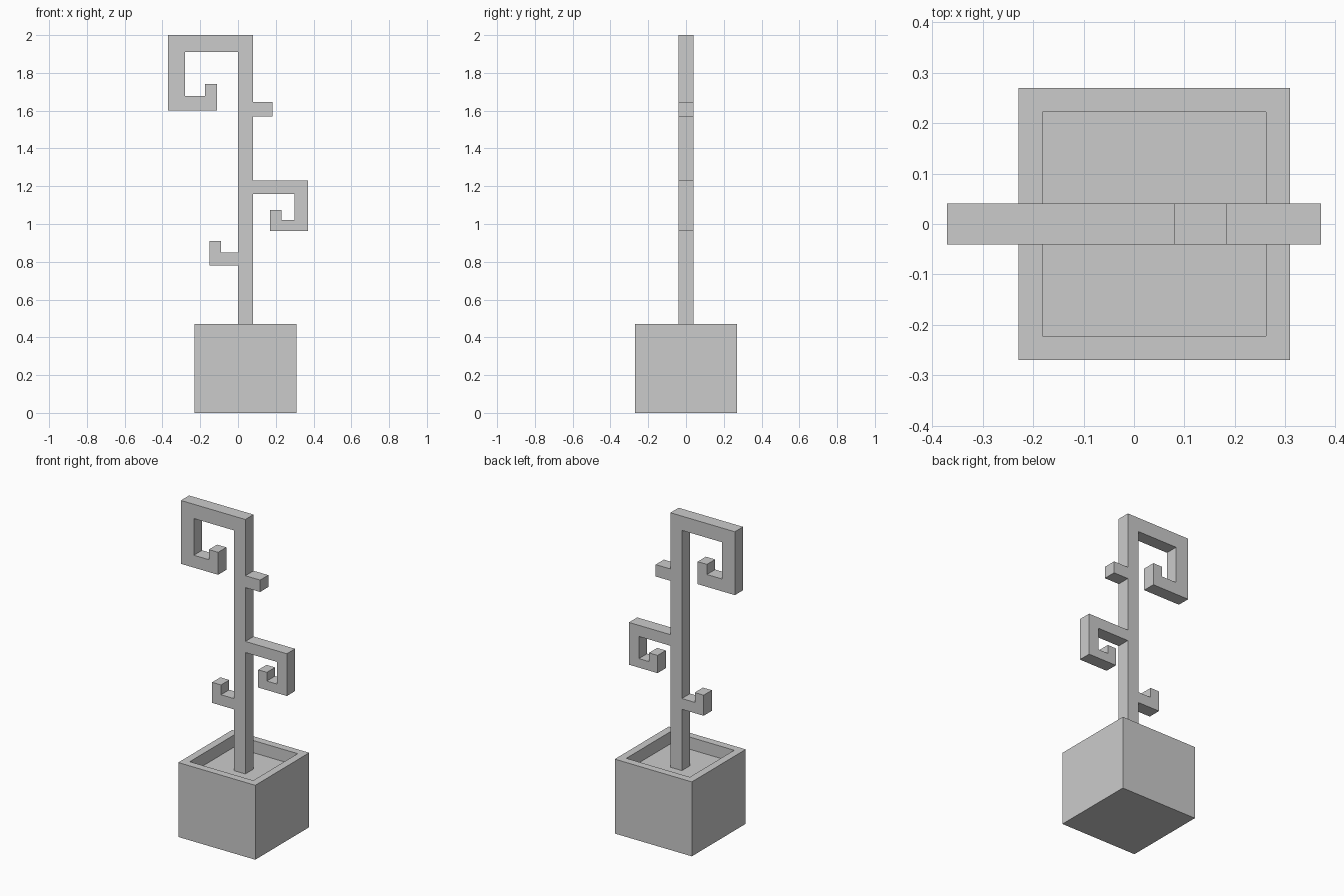
import bpy, bmesh
from mathutils import Matrix

if "Cube" in bpy.data.objects:
    bpy.data.objects.remove(bpy.data.objects["Cube"])


def finish(bm, name):
    bmesh.ops.recalc_face_normals(bm, faces=bm.faces)
    mesh = bpy.data.meshes.new(name)
    bm.to_mesh(mesh)
    bm.free()
    obj = bpy.data.objects.new(name, mesh)
    bpy.context.collection.objects.link(obj)
    return obj


POT_X, POT_SIZE, POT_H = 0.04, 0.538, 0.47
RIM, SOIL_DEPTH = 0.067, 0.077
HALF_DEPTH = 0.041

# Planter: box with a thick rim and a shallow recess for the soil
bm = bmesh.new()
bmesh.ops.create_cube(bm, size=1, matrix=Matrix.Translation((POT_X, 0, POT_H / 2))
                      @ Matrix.Diagonal((POT_SIZE, POT_SIZE, POT_H, 1)))
top = max(bm.faces, key=lambda f: f.calc_center_median().z)
bmesh.ops.inset_region(bm, faces=[top], thickness=RIM)
soil = bmesh.ops.extrude_face_region(bm, geom=[top])
bmesh.ops.translate(bm, vec=(0, 0, -SOIL_DEPTH),
                    verts=[v for v in soil["geom"] if isinstance(v, bmesh.types.BMVert)])
if top.is_valid:
    bmesh.ops.delete(bm, geom=[top], context="FACES_ONLY")
finish(bm, "planter")

# Plant outline (x, z), each branch traced from its joint on the stem
base = POT_H - SOIL_DEPTH
right_scroll = [(.08, 1.16), (.30, 1.16), (.30, 1.02), (.23, 1.02), (.23, 1.075),
                (.17, 1.075), (.17, .963), (.37, .963), (.37, 1.23), (.08, 1.23)]
right_bud = [(.08, 1.57), (.183, 1.57), (.183, 1.645), (.08, 1.645)]
top_scroll = [(.08, 2), (-.37, 2), (-.37, 1.6), (-.11, 1.6), (-.11, 1.742),
              (-.175, 1.742), (-.175, 1.678), (-.28, 1.678), (-.28, 1.91), (0, 1.91)]
left_hook = [(0, .848), (-.09, .848), (-.09, .91), (-.152, .91), (-.152, .78), (0, .78)]
outline = ([(0, base), (.08, base)] + right_scroll + right_bud + top_scroll + left_hook)

# Plant: outline extruded through its depth
bm = bmesh.new()
front = bm.faces.new([bm.verts.new((x, -HALF_DEPTH, z)) for x, z in outline])
back = bmesh.ops.extrude_face_region(bm, geom=[front], use_keep_orig=True)
bmesh.ops.translate(bm, vec=(0, 2 * HALF_DEPTH, 0),
                    verts=[v for v in back["geom"] if isinstance(v, bmesh.types.BMVert)])
finish(bm, "scrolled_plant")
